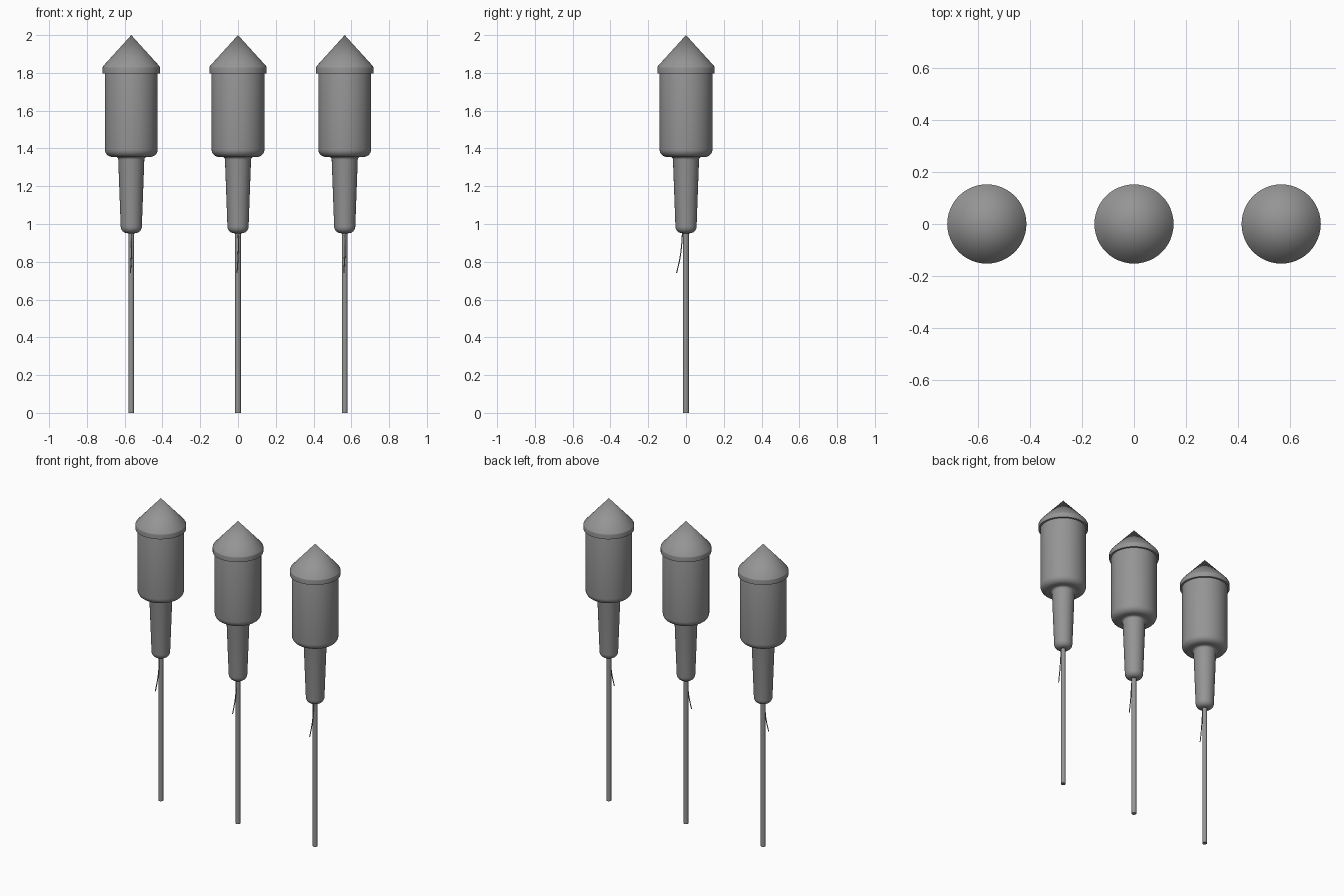
import bpy, bmesh, math

if "Cube" in bpy.data.objects:
    bpy.data.objects.remove(bpy.data.objects["Cube"], do_unlink=True)

SPACING = 0.565
SIDES = 48

grey = bpy.data.materials.new("plain_grey")
grey.use_nodes = True
GREY = (0.3, 0.3, 0.3, 1)
grey.diffuse_color = GREY
grey.node_tree.nodes["Principled BSDF"].inputs["Base Color"].default_value = GREY


def corner(cr, cz, r, start, end, steps=6):
    """Arc of profile points around (cr, cz), angles in degrees."""
    angles = [math.radians(start + (end - start) * i / steps) for i in range(steps + 1)]
    return [(cr + r * math.cos(a), cz + r * math.sin(a)) for a in angles]


def lathe(name, x, profile, sides=SIDES, angle=35):
    """Spin a radius/height profile around the vertical axis."""
    bm = bmesh.new()
    verts = [bm.verts.new((r, 0, z)) for r, z in profile]
    edges = [bm.edges.new(pair) for pair in zip(verts, verts[1:])]
    bmesh.ops.spin(bm, geom=verts + edges, cent=(0, 0, 0), axis=(0, 0, 1),
                   angle=math.tau, steps=sides, use_merge=False)
    bmesh.ops.remove_doubles(bm, verts=bm.verts[:], dist=0.0002)
    bmesh.ops.recalc_face_normals(bm, faces=bm.faces[:])
    mesh = bpy.data.meshes.new(name)
    bm.to_mesh(mesh)
    bm.free()
    mesh.materials.append(grey)
    obj = bpy.data.objects.new(name, mesh)
    bpy.context.collection.objects.link(obj)
    obj.location.x = x
    bpy.ops.object.select_all(action="DESELECT")
    obj.select_set(True)
    bpy.context.view_layer.objects.active = obj
    bpy.ops.object.shade_smooth_by_angle(angle=math.radians(angle))
    return obj


def fuse(name, x):
    """Thin curved cord hanging from the nozzle, bending to the front."""
    curve = bpy.data.curves.new(name, "CURVE")
    curve.dimensions = "3D"
    curve.bevel_depth = 0.003
    curve.bevel_resolution = 2
    curve.use_fill_caps = True
    path = [(0.0, -0.018, 0.97), (0.002, -0.023, 0.89),
            (0.0, -0.032, 0.82), (-0.005, -0.05, 0.74)]
    spline = curve.splines.new("BEZIER")
    spline.bezier_points.add(len(path) - 1)
    for point, co in zip(spline.bezier_points, path):
        point.co = co
        point.handle_left_type = point.handle_right_type = "AUTO"
    curve.materials.append(grey)
    obj = bpy.data.objects.new(name, curve)
    bpy.context.collection.objects.link(obj)
    obj.location.x = x


# Profiles, from the axis outward and upward
cap = [(0, 2.0), (0.147, 1.838)] + corner(0.145, 1.827, 0.007, 45, 0, 3)
cap += [(0.152, 1.798), (0.138, 1.798)]
tube = [(0.138, 1.81), (0.14, 1.80)] + corner(0.1, 1.395, 0.04, 0, -90)
tube += corner(0.083, 1.341, 0.014, 90, 180, 4)
nozzle = tube + corner(0.02, 0.987, 0.036, 0, -90) + [(0, 0.951)]
stick = [(0, 0.97), (0.015, 0.97), (0.015, 0), (0, 0)]

# Three identical rockets in a row
for side, x in (("right", -SPACING), ("middle", 0), ("left", SPACING)):
    lathe(side + "_rocket_cap", x, cap)
    lathe(side + "_rocket_body", x, nozzle)
    lathe(side + "_rocket_stick", x, stick, sides=16)
    fuse(side + "_rocket_fuse", x)
